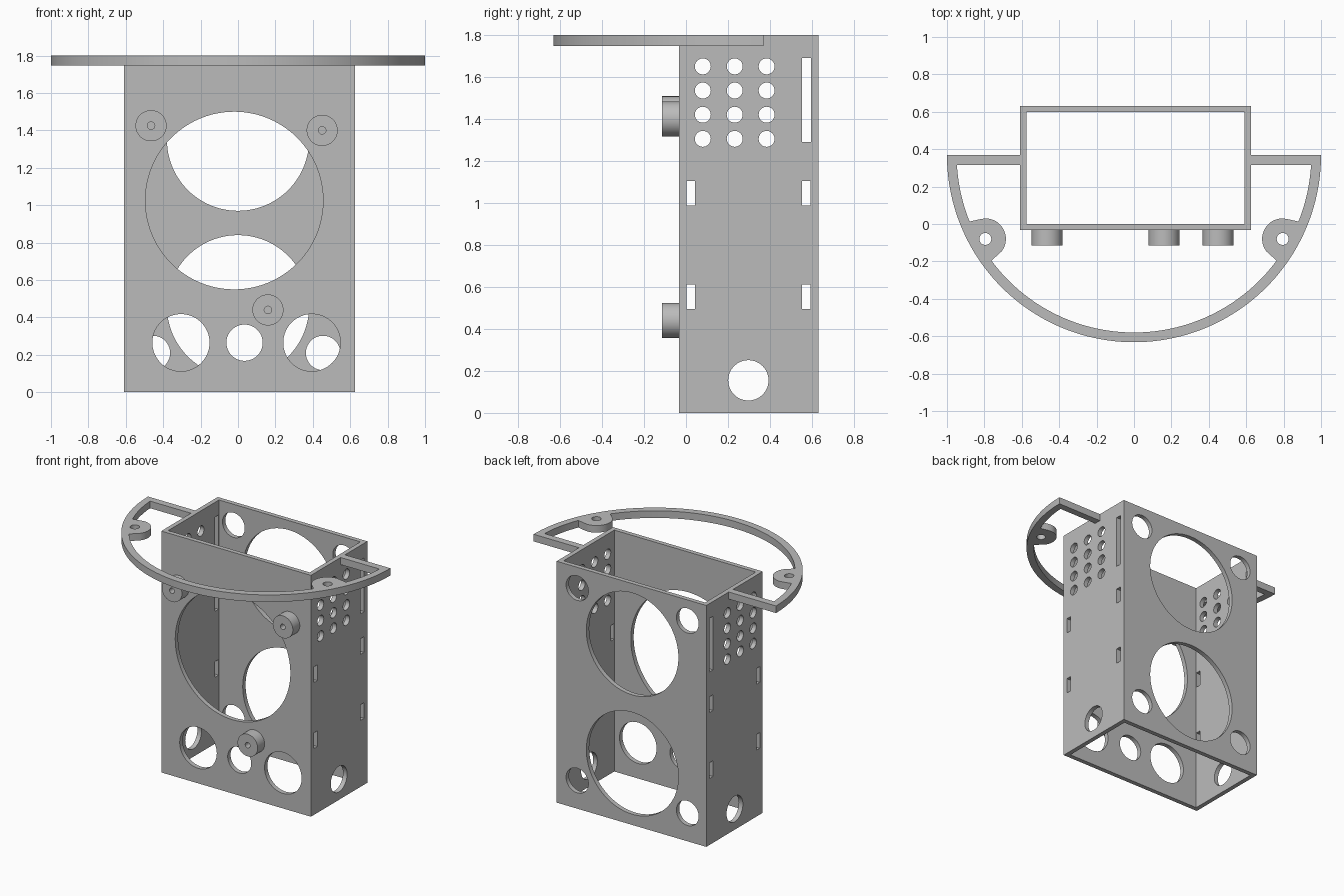
import bpy, bmesh
from math import pi, cos, sin, sqrt
from mathutils import Matrix

cube = bpy.data.objects.get("Cube")
if cube:
    bpy.data.objects.remove(cube, do_unlink=True)

grey = bpy.data.materials.new("plain grey")
grey.use_nodes = True
COLOUR = (0.5, 0.5, 0.5, 1)
grey.diffuse_color = COLOUR
grey.node_tree.nodes["Principled BSDF"].inputs["Base Color"].default_value = COLOUR

# Drawing planes: local (x, y, depth) mapped to world axes
FRONT = Matrix(((1, 0, 0, 0), (0, 0, -1, 0), (0, 1, 0, 0), (0, 0, 0, 1)))
SIDE = Matrix(((0, 0, 1, 0), (1, 0, 0, 0), (0, 1, 0, 0), (0, 0, 0, 1)))
TOP = Matrix.Identity(4)


def circle(x, y, r, n=64):
    return [(x + r * cos(2 * pi * i / n), y + r * sin(2 * pi * i / n)) for i in range(n)]


def rect(x0, x1, y0, y1):
    return [(x0, y0), (x1, y0), (x1, y1), (x0, y1)]


def plate(name, outline, holes, low, high, plane):
    """Flat profile with holes, extruded from low to high along the plane's depth."""
    curve = bpy.data.curves.new(name, "CURVE")
    curve.dimensions = "2D"
    curve.fill_mode = "BOTH"
    curve.extrude = (high - low) / 2
    for loop in [outline] + holes:
        spline = curve.splines.new("POLY")
        spline.points.add(len(loop) - 1)
        for p, (x, y) in zip(spline.points, loop):
            p.co = (x, y, 0, 1)
        spline.use_cyclic_u = True
    temp = bpy.data.objects.new(name + "_profile", curve)
    bpy.context.collection.objects.link(temp)
    bpy.context.view_layer.update()
    mesh = bpy.data.meshes.new_from_object(temp.evaluated_get(bpy.context.evaluated_depsgraph_get()))
    bpy.data.objects.remove(temp, do_unlink=True)
    bm = bmesh.new()
    bm.from_mesh(mesh)
    bmesh.ops.remove_doubles(bm, verts=bm.verts, dist=0.0001)
    bmesh.ops.transform(bm, matrix=plane @ Matrix.Translation((0, 0, (low + high) / 2)), verts=bm.verts)
    bmesh.ops.recalc_face_normals(bm, faces=bm.faces)
    bm.to_mesh(mesh)
    bm.free()
    mesh.materials.clear()
    mesh.materials.append(grey)
    obj = bpy.data.objects.new(name, mesh)
    bpy.context.collection.objects.link(obj)
    bpy.ops.object.select_all(action="DESELECT")
    obj.select_set(True)
    bpy.context.view_layer.objects.active = obj
    bpy.ops.object.shade_smooth_by_angle(angle=pi / 6)
    return obj


# Case dimensions
X0, X1, Y0, Y1, H, WALL = -0.61, 0.625, -0.033, 0.632, 1.8, 0.034

# Front wall: one large opening and three lower ones
plate("front_wall", rect(X0 + WALL, X1 - WALL, 0, H),
      [circle(-0.02, 1.025, 0.475, 96), circle(-0.305, 0.265, 0.153),
       circle(0.035, 0.265, 0.097), circle(0.395, 0.265, 0.153)],
      -Y0 - WALL, -Y0, FRONT)

# Back wall: two large openings and four corner holes
plate("back_wall", rect(X0 + WALL, X1 - WALL, 0, H),
      [circle(0, z, 0.38, 96) for z in (0.46, 1.35)] +
      [circle(x, z, 0.092) for x in (-0.455, 0.455) for z in (0.21, 1.645)],
      -Y1, -Y1 + WALL, FRONT)

# Side walls: vent grid, tab slots, long slot and cable hole
side_holes = [circle(0.08 + 0.152 * i, 1.305 + 0.115 * j, 0.038, 32)
              for i in range(3) for j in range(4)]
side_holes += [rect(y, y + 0.04, z, z + 0.117) for y in (0.002, 0.553) for z in (0.495, 0.987)]
side_holes += [rect(0.553, 0.595, 1.29, 1.69), circle(0.297, 0.155, 0.096)]
for name, x in (("right_wall", X0), ("left_wall", X1 - WALL)):
    plate(name, rect(Y0, Y1, 0, H), side_holes, x, x + WALL, SIDE)

# Mounting bosses on the front
for i, (x, z) in enumerate(((-0.465, 1.425), (0.45, 1.4), (0.16, 0.44))):
    plate(f"boss_{i + 1}", circle(x, z, 0.083), [circle(x, z, 0.02, 24)], -Y0, 0.115, FRONT)

# Half-round rim with two screw lugs, joined to the case by straight arms
RIM_Y, RIM_R, BAND, LUG_X, LUG_Y, LUG_R = 0.368, 1.0, 0.052, 0.795, -0.08, 0.11


def inner_radius(a):
    r = RIM_R - BAND
    for s in (-1, 1):
        dx, dy = s * LUG_X, LUG_Y - RIM_Y
        along = dx * cos(a) + dy * sin(a)
        across = dx * sin(a) - dy * cos(a)
        if along > 0 and abs(across) < LUG_R:
            r = min(r, along - sqrt(LUG_R ** 2 - across ** 2))
    return r


N = 360
angles = [pi + pi * i / N for i in range(N + 1)]
outer = [(RIM_R * cos(a), RIM_Y + RIM_R * sin(a)) for a in angles[::3]]
inner = [(inner_radius(a) * cos(a), RIM_Y + inner_radius(a) * sin(a)) for a in reversed(angles)]
inner = [p for p in inner if p[1] < RIM_Y - BAND]
arm_y = RIM_Y - BAND
edge = sqrt((RIM_R - BAND) ** 2 - BAND ** 2)
profile = ([(X0, RIM_Y)] + outer + [(X1, RIM_Y), (X1, arm_y), (edge, arm_y)] +
           inner + [(-edge, arm_y), (X0, arm_y)])
plate("top_rim", profile, [circle(s * LUG_X, LUG_Y, 0.032, 32) for s in (-1, 1)],
      1.747, H, TOP)
